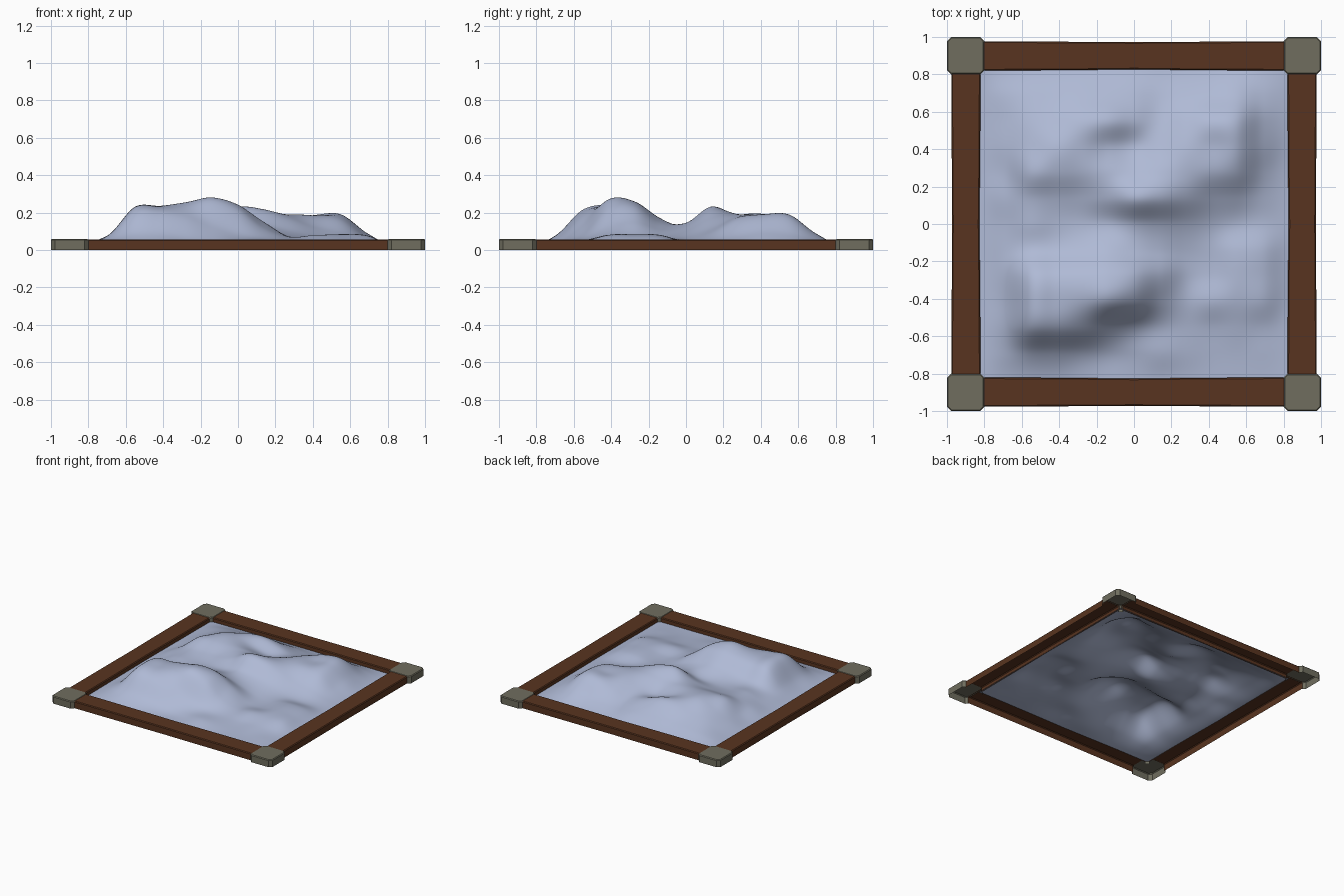
import bpy, bmesh, math
from mathutils import Matrix

if "Cube" in bpy.data.objects:
    bpy.data.objects.remove(bpy.data.objects["Cube"])


def material(name, rgb):
    m = bpy.data.materials.new(name)
    m.diffuse_color = (*rgb, 1)
    m.use_nodes = True
    m.node_tree.nodes["Principled BSDF"].inputs["Base Color"].default_value = m.diffuse_color
    return m


SNOW = material("pale blue terrain", (0.43, 0.49, 0.67))
WOOD = material("dark brown wood", (0.098, 0.034, 0.014))
STONE = material("grey corner", (0.16, 0.155, 0.114))


def add_object(name, bm, mat):
    me = bpy.data.meshes.new(name)
    bm.to_mesh(me)
    bm.free()
    me.materials.append(mat)
    ob = bpy.data.objects.new(name, me)
    bpy.context.collection.objects.link(ob)
    return ob


# Coarse hill heights in hundredths, back row first, left to right
HILLS = [
    (5, 7, 8, 9, 9, 8, 6, 7, 8, 9, 5),
    (6, 11, 14, 17, 17, 13, 10, 14, 18, 18, 8),
    (7, 14, 19, 18, 14, 11, 14, 18, 18, 18.5, 9),
    (7, 17, 18.5, 18, 17.5, 17, 19, 19, 18, 16, 7),
    (8, 13, 13.5, 14, 17, 23, 21.5, 17, 12, 9, 5),
    (7, 12, 11.5, 11.5, 12, 14.5, 13, 10, 7, 5, 4),
    (7, 12, 13, 15, 17, 15, 11, 7, 6, 8, 7),
    (8, 21, 22, 24, 26, 23.5, 15, 7, 6, 8.5, 7.5),
    (8, 23, 23.5, 25, 27, 22, 12, 7, 8, 8, 7.5),
    (8, 20.5, 20.5, 18, 13, 8.5, 6, 5, 4.5, 5, 4),
    (5, 8, 8, 6, 4, 4, 5, 4, 3, 3, 3),
][::-1]
EDGE, HALF, STEP = 2.2, 0.828, 0.138
N = len(HILLS)


def sample(i, j):
    return HILLS[j][i] if 0 <= i < N and 0 <= j < N else EDGE


def spline(p, t):
    # Catmull-Rom through four neighbouring values
    a, b, c, d = p
    return b + 0.5 * t * (c - a + t * (2 * a - 5 * b + 4 * c - d
                                       + t * (3 * (b - c) + d - a)))


def height(x, y):
    u, v = x / STEP + N // 2, y / STEP + N // 2
    i, j = math.floor(u), math.floor(v)
    rows = [spline([sample(i + a, j + b) for a in (-1, 0, 1, 2)], u - i)
            for b in (-1, 0, 1, 2)]
    return max(0.018, spline(rows, v - j) / 100)


# Terrain sheet
bm = bmesh.new()
bmesh.ops.create_grid(bm, x_segments=100, y_segments=100, size=HALF)
for v in bm.verts:
    v.co.z = height(v.co.x, v.co.y)
for f in bm.faces:
    f.smooth = True
add_object("terrain", bm, SNOW)

# Wooden rails: open underneath, slightly narrower towards the middle
RAIL = [(-0.81, 0.976, 0.821), (-0.5, 0.975, 0.822), (-0.25, 0.974, 0.824),
        (0.0, 0.972, 0.827), (0.25, 0.974, 0.824), (0.5, 0.975, 0.822),
        (0.81, 0.976, 0.821)]
TOP, CH = 0.057, 0.006


def rail(name, angle):
    bm = bmesh.new()
    rings = []
    for x, out, inn in RAIL:
        section = [(out, 0), (out, TOP - CH), (out - CH, TOP),
                   (inn + CH, TOP), (inn, TOP - CH), (inn, 0.018)]
        rings.append([bm.verts.new((x, -y, z)) for y, z in section])
    for a, b in zip(rings, rings[1:]):
        for i in range(5):
            bm.faces.new((a[i], b[i], b[i + 1], a[i + 1]))
    bm.transform(Matrix.Rotation(angle, 4, 'Z'))
    add_object(name, bm, WOOD)


for i, side in enumerate(("front", "right", "back", "left")):
    rail(side + "_rail", i * math.pi / 2)


# Corner caps with cut vertical edges, open underneath
def corner(name, sx, sy):
    bm = bmesh.new()
    bmesh.ops.create_cube(bm, size=1)
    for v in bm.verts:
        v.co = (v.co.x * 0.2 + sx * 0.9, v.co.y * 0.2 + sy * 0.9,
                (v.co.z + 0.5) * 0.06)
    upright = [e for e in bm.edges
               if abs(e.verts[0].co.z - e.verts[1].co.z) > 0.01]
    bmesh.ops.bevel(bm, geom=upright, offset=0.022, segments=1,
                    affect='EDGES')
    rim = [e for e in bm.edges if all(v.co.z > 0.05 for v in e.verts)]
    bmesh.ops.bevel(bm, geom=rim, offset=0.006, segments=1, affect='EDGES')
    bmesh.ops.recalc_face_normals(bm, faces=bm.faces)
    # remove the underside and the walls hidden behind the rails
    gone = []
    for f in bm.faces:
        c = f.calc_center_median()
        inner = (abs(c.x) < 0.801 or abs(c.y) < 0.801) and f.normal.z < 0.1
        if f.normal.z < -0.9 or inner:
            gone.append(f)
    bmesh.ops.delete(bm, geom=gone, context='FACES')
    add_object(name, bm, STONE)


for sx, xn in ((-1, "left"), (1, "right")):
    for sy, yn in ((-1, "front"), (1, "back")):
        corner(f"{yn}_{xn}_corner", sx, sy)
